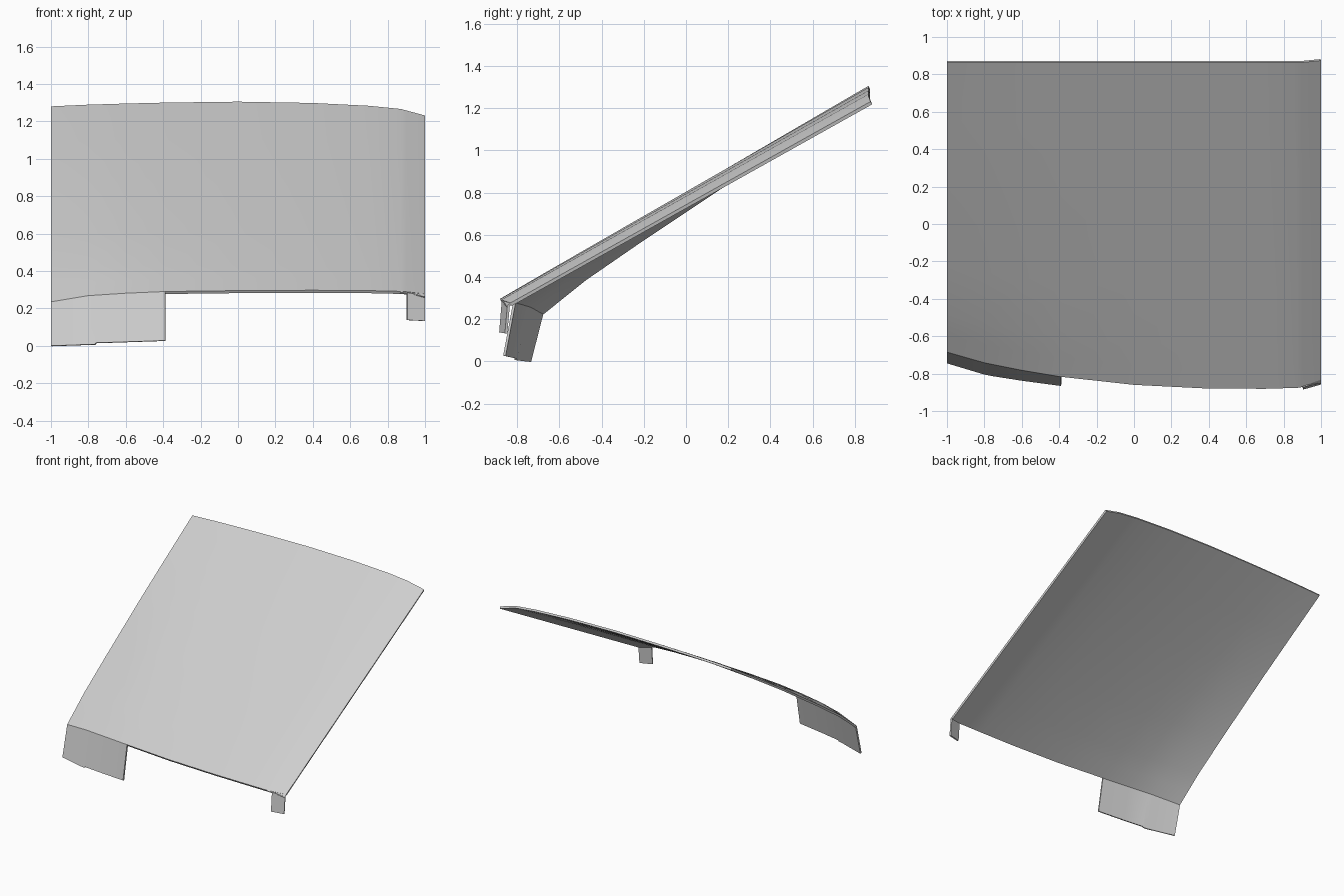
import bpy

cube = bpy.data.objects.get("Cube")
if cube:
    bpy.data.objects.remove(cube, do_unlink=True)

# Material
grey = bpy.data.materials.new("light grey")
grey.use_nodes = True
colour = (0.62, 0.62, 0.62, 1)
grey.diffuse_color = colour
grey.node_tree.nodes["Principled BSDF"].inputs["Base Color"].default_value = colour


def lerp(a, b, t):
    return a + (b - a) * t


def interp(points, t):
    """Piecewise linear value at t from (position, value) pairs."""
    for (p, a), (q, b) in zip(points, points[1:]):
        if t <= q:
            return lerp(a, b, (t - p) / (q - p))
    return points[-1][1]


def loft(name, columns, thickness):
    """Skin equal-length columns of points, then thicken behind the face."""
    rows = len(columns[0])
    verts = [p for col in columns for p in col]
    faces = []
    for i in range(len(columns) - 1):
        for j in range(rows - 1):
            a, b = i * rows + j, (i + 1) * rows + j
            faces.append((a, b, b + 1, a + 1))
    mesh = bpy.data.meshes.new(name)
    mesh.from_pydata(verts, [], faces)
    mesh.materials.append(grey)
    obj = bpy.data.objects.new(name, mesh)
    bpy.context.collection.objects.link(obj)
    bpy.ops.object.select_all(action='DESELECT')
    obj.select_set(True)
    bpy.context.view_layer.objects.active = obj
    mod = obj.modifiers.new("thickness", 'SOLIDIFY')
    mod.thickness = thickness
    mod.offset = -1
    bpy.ops.object.modifier_apply(modifier=mod.name)
    bpy.ops.object.shade_smooth_by_angle(angle=0.5)
    return obj


# Stations across the panel: x, front y, front z, back z
stations = [
    (-1.0, -0.685, 0.235, 1.280),
    (-0.8, -0.742, 0.268, 1.289),
    (-0.6, -0.782, 0.281, 1.295),
    (-0.39, -0.817, 0.290, 1.300),
    (0.0, -0.860, 0.295, 1.305),
    (0.4, -0.880, 0.297, 1.298),
    (0.7, -0.881, 0.295, 1.283),
    (0.87, -0.876, 0.291, 1.266),
    (0.9, -0.868, 0.289, 1.258),
    (1.0, -0.832, 0.277, 1.231),
]
front_y = [(s[0], s[1]) for s in stations]
front_z = [(s[0], s[2]) for s in stations]

# Sloping panel, bulging a little along its right edge
bulge = [(0, 0), (0.13, 0.026), (0.3, 0.03), (0.6, 0.026), (0.8, 0.014), (1, 0)]
bulge_across = [(-1, 1), (-0.6, 0.6), (0, 0.1), (1, 0)]
columns = []
for x, yf, zf, zb in stations:
    back = 0.874 if x == 1 else 0.864
    columns.append([
        (x, lerp(yf, back, t),
         lerp(zf, zb, t) + interp(bulge, t) * interp(bulge_across, x))
        for t in (0, 0.06, 0.13, 0.3, 0.45, 0.6, 0.8, 1)])
loft("sloping_panel", columns, 0.016)

# Broad flap hanging from the right front corner, with a small step below
flap = [(-1, -0.745, 0.0), (-0.8, -0.805, 0.007), (-0.765, -0.812, 0.008),
        (-0.76, -0.813, 0.016), (-0.6, -0.838, 0.021), (-0.39, -0.866, 0.028)]
loft("front_flap", [
    [(x, y, z), (x, interp(front_y, x), interp(front_z, x))]
    for x, y, z in flap], 0.012)

# Narrow lip and tab at the left front corner
loft("corner_lip", [
    [(x, y, z), (x, interp(front_y, x), interp(front_z, x))]
    for x, y, z in ((0.87, -0.877, 0.286), (1, -0.852, 0.262))], 0.01)
loft("corner_tab", [
    [(0.905, -0.885, 0.138), (0.905, -0.873, 0.285)],
    [(1, -0.858, 0.133), (1, -0.846, 0.265)]], 0.012)
